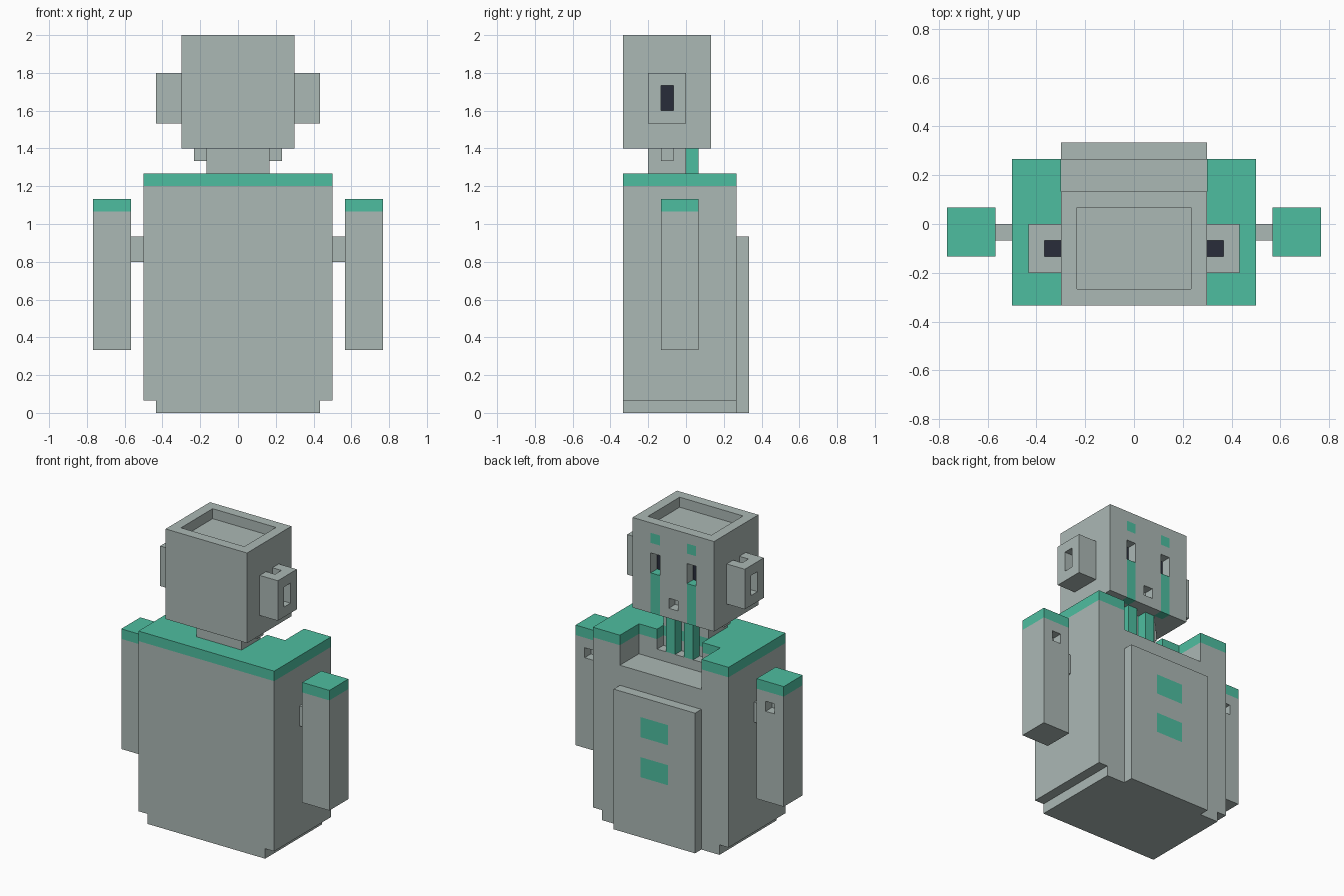
import bpy
import bmesh

U = 1 / 15  # size of one block

if "Cube" in bpy.data.objects:
    bpy.data.objects.remove(bpy.data.objects["Cube"], do_unlink=True)


def make_material(name, rgb):
    mat = bpy.data.materials.new(name)
    mat.use_nodes = True
    mat.diffuse_color = (*rgb, 1)
    mat.node_tree.nodes["Principled BSDF"].inputs["Base Color"].default_value = (*rgb, 1)
    return mat


MATERIALS = [
    make_material("stone grey", (0.41, 0.48, 0.46)),
    make_material("oxidised green", (0.076, 0.515, 0.352)),
    make_material("dark navy", (0.021, 0.025, 0.042)),
]
GREY, GREEN, NAVY, EMPTY = 0, 1, 2, None

# Face corners of a unit block for each outward direction
SIDES = {
    (1, 0, 0): ((1, 0, 0), (1, 1, 0), (1, 1, 1), (1, 0, 1)),
    (-1, 0, 0): ((0, 0, 0), (0, 0, 1), (0, 1, 1), (0, 1, 0)),
    (0, 1, 0): ((0, 1, 0), (0, 1, 1), (1, 1, 1), (1, 1, 0)),
    (0, -1, 0): ((0, 0, 0), (1, 0, 0), (1, 0, 1), (0, 0, 1)),
    (0, 0, 1): ((0, 0, 1), (1, 0, 1), (1, 1, 1), (0, 1, 1)),
    (0, 0, -1): ((0, 0, 0), (0, 1, 0), (1, 1, 0), (1, 0, 0)),
}


def build(name, boxes):
    """Fill or carve boxes (x0, x1, y0, y1, z0, z1, colour) in order, then skin the result."""
    cells = {}
    for x0, x1, y0, y1, z0, z1, colour in boxes:
        for i in range(round(x1 - x0)):
            for y in range(y0, y1):
                for z in range(z0, z1):
                    if colour is EMPTY:
                        cells.pop((x0 + i, y, z), None)
                    else:
                        cells[(x0 + i, y, z)] = colour
    bm = bmesh.new()
    verts = {}
    for cell, colour in cells.items():
        for step, corners in SIDES.items():
            if tuple(a + b for a, b in zip(cell, step)) in cells:
                continue
            loop = []
            for corner in corners:
                p = tuple(a + b for a, b in zip(cell, corner))
                if p not in verts:
                    verts[p] = bm.verts.new([c * U for c in p])
                loop.append(verts[p])
            bm.faces.new(loop).material_index = colour
    # Merge flat neighbours of the same colour
    bmesh.ops.dissolve_limit(bm, angle_limit=0.01, verts=bm.verts[:], edges=bm.edges[:],
                             delimit={'MATERIAL'})
    mesh = bpy.data.meshes.new(name)
    bm.to_mesh(mesh)
    bm.free()
    for mat in MATERIALS:
        mesh.materials.append(mat)
    obj = bpy.data.objects.new(name, mesh)
    bpy.context.collection.objects.link(obj)
    return obj


def mirror_x(box):
    return (-box[1], -box[0], *box[2:])


def both(*boxes):
    return [b for box in boxes for b in (box, mirror_x(box))]


def build_pair(name, boxes):
    build("left_" + name, boxes)
    build("right_" + name, [mirror_x(b) for b in boxes])


# Head: sunken top, brow marks, eye sockets, tear stripes and mouth on the +y face
build("head", [
    (-4.5, 4.5, -5, 2, 21, 30, GREY),
    (-3.5, 3.5, -4, 1, 29, 30, EMPTY),
    (-0.5, 0.5, 1, 2, 22, 23, EMPTY),
] + both(
    (1.5, 2.5, 1, 2, 28, 29, GREEN),
    (1.5, 2.5, 1, 2, 25, 27, EMPTY),
    (1.5, 2.5, 0, 1, 25, 27, NAVY),
    (1.5, 2.5, 1, 2, 21, 25, GREEN),
))

# Ears: slots in the top and the outer side open onto a dark core
build_pair("ear", [
    (4.5, 6.5, -3, 0, 23, 27, GREY),
    (4.5, 5.5, -2, -1, 24, 26, NAVY),
    (4.5, 5.5, -2, -1, 26, 27, EMPTY),
    (5.5, 6.5, -2, -1, 24, 26, EMPTY),
])

# Neck with small side lugs, and two cables behind it
build("neck", [(-2.5, 2.5, -3, 0, 19, 21, GREY)] + both((2.5, 3.5, -2, -1, 20, 21, GREY)))
build_pair("neck_cable", [(0.5, 1.5, 0, 1, 17, 21, GREEN)])

# Body: narrower base, green top layer, stepped notch at +y
build("body", [
    (-6.5, 6.5, -5, 4, 0, 1, GREY),
    (-7.5, 7.5, -5, 4, 1, 18, GREY),
    (-7.5, 7.5, -5, 4, 18, 19, GREEN),
    (-4.5, 4.5, 1, 4, 16, 19, EMPTY),
    (-2.5, 2.5, 0, 1, 17, 19, EMPTY),
])

# Raised panel with two green marks
build("body_panel", [
    (-4.5, 4.5, 4, 5, 0, 14, GREY),
    (-1.5, 1.5, 4, 5, 10, 12, GREEN),
    (-1.5, 1.5, 4, 5, 6, 8, GREEN),
])

# Arms with green caps and a small socket, joined to the body by pegs
build_pair("arm", [
    (8.5, 11.5, -2, 1, 5, 16, GREY),
    (8.5, 11.5, -2, 1, 16, 17, GREEN),
    (9.5, 10.5, 0, 1, 14, 15, EMPTY),
])
build_pair("shoulder_peg", [(7.5, 8.5, -1, 0, 12, 14, GREY)])
